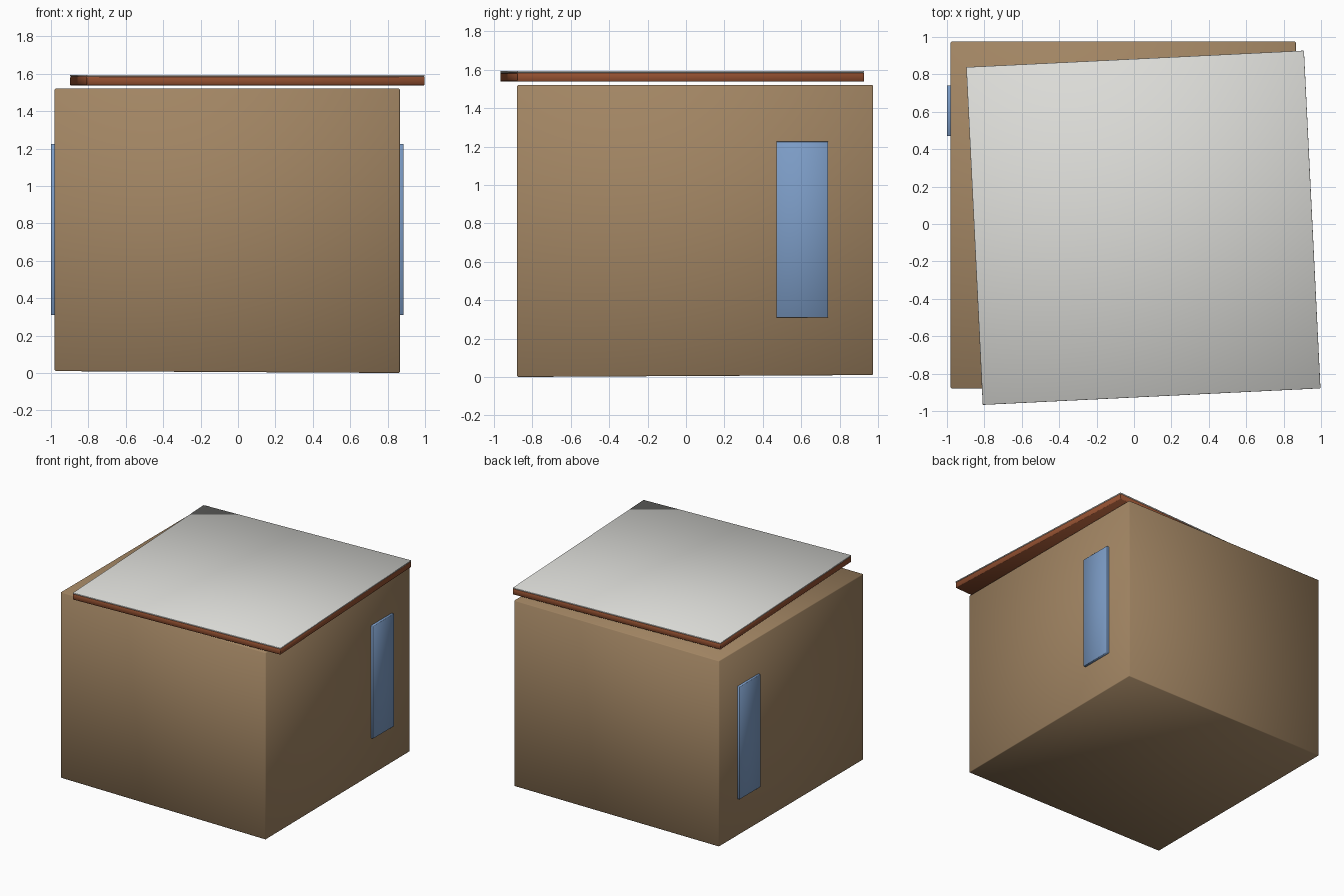
import bpy
import bmesh
from math import radians
from mathutils import Matrix, Vector

default = bpy.data.objects.get("Cube")
if default:
    bpy.data.objects.remove(default, do_unlink=True)


def material(name, rgb):
    mat = bpy.data.materials.new(name)
    mat.use_nodes = True
    mat.diffuse_color = (*rgb, 1)
    mat.node_tree.nodes["Principled BSDF"].inputs["Base Color"].default_value = (*rgb, 1)
    return mat


def box(name, low, high, mat, edge, turn=0.0, drop=0.0):
    """Softly shaded block between two corners, turned about its own centre."""
    low, high = Vector(low), Vector(high)
    centre, size = (low + high) / 2, high - low
    bm = bmesh.new()
    bmesh.ops.create_cube(bm, size=1, matrix=Matrix.Diagonal((*size, 1)))
    # Settle the front left foot of the block slightly
    for v in bm.verts:
        if v.co.x > 0 and v.co.y < 0 and v.co.z < 0:
            v.co.z -= drop
    bmesh.ops.bevel(bm, geom=bm.edges[:], offset=edge, segments=1, affect='EDGES')
    for face in bm.faces:
        face.smooth = True
    mesh = bpy.data.meshes.new(name)
    bm.to_mesh(mesh)
    bm.free()
    mesh.materials.append(mat)
    obj = bpy.data.objects.new(name, mesh)
    obj.location = centre
    obj.rotation_euler.z = turn
    bpy.context.collection.objects.link(obj)
    return obj


wall_brown = material("wall brown", (0.36, 0.235, 0.125))
roof_rust = material("roof rust", (0.29, 0.08, 0.03))
sheet_grey = material("sheet light grey", (0.72, 0.72, 0.69))
glass_blue = material("window blue", (0.20, 0.33, 0.56))

# Main block
left, right, front, back = 0.865, -0.98, -0.88, 0.975
box("walls", (right, front, 0.01), (left, back, 1.52), wall_brown, 0.005, drop=0.01)

# Tall windows on both sides
for name, x in (("left_window", left), ("right_window", right)):
    box(name, (x - 0.02, 0.47, 0.31), (x + 0.02, 0.74, 1.225), glass_blue, 0.002)

# Roof slab and its covering sheet, both turned a little
half, turn = 0.904, radians(2.8)
cx, cy = 0.05, -0.02
for name, bottom, top, mat, edge in (
    ("roof_slab", 1.538, 1.584, roof_rust, 0.003),
    ("roof_sheet", 1.584, 1.594, sheet_grey, 0.002),
):
    box(name, (cx - half, cy - half, bottom), (cx + half, cy + half, top), mat, edge, turn)
